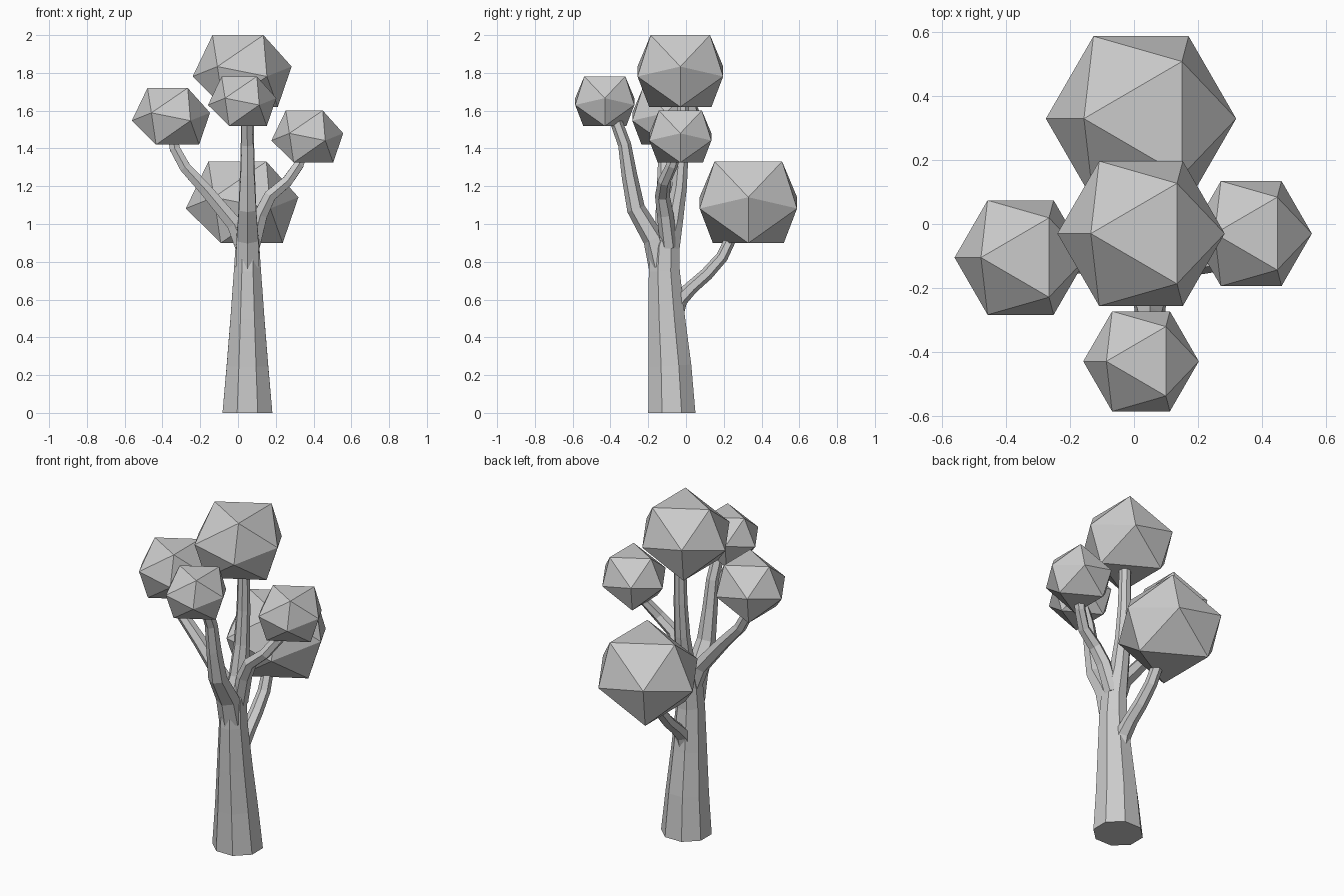
import bpy, bmesh
from math import pi, cos, sin
from mathutils import Vector

if "Cube" in bpy.data.objects:
    bpy.data.objects.remove(bpy.data.objects["Cube"])


def finish(bm, name):
    bmesh.ops.recalc_face_normals(bm, faces=bm.faces[:])
    mesh = bpy.data.meshes.new(name)
    bm.to_mesh(mesh)
    bm.free()
    obj = bpy.data.objects.new(name, mesh)
    bpy.context.collection.objects.link(obj)
    return obj


def tube(name, points, sides):
    """Faceted limb; each point is x, y, z, half width, half depth."""
    bm = bmesh.new()
    pos = [Vector(p[:3]) for p in points]
    rings = []
    for i, p in enumerate(points):
        t = (pos[min(i + 1, len(pos) - 1)] - pos[max(i - 1, 0)]).normalized()
        if p[2] == 0:
            t = Vector((0, 0, 1))
        u = Vector((0, 1, 0)).cross(t).normalized()
        v = t.cross(u)
        k = 1 / cos(pi / sides)
        angles = [2 * pi * (j + 0.5) / sides for j in range(sides)]
        rings.append([bm.verts.new(pos[i] + u * cos(a) * p[3] * k + v * sin(a) * p[4] * k)
                      for a in angles])
    for a, b in zip(rings, rings[1:]):
        for j in range(sides):
            n = (j + 1) % sides
            bm.faces.new((a[j], a[n], b[n], b[j]))
    bm.faces.new(rings[0])
    bm.faces.new(rings[-1])
    return finish(bm, name)


def foliage(name, centre, r):
    """Slightly flattened twenty-sided ball resting on a face."""
    bm = bmesh.new()
    c = Vector(centre)
    h = 0.725
    shape = [(-0.6, 0, h), (0.43, 0.6, h), (0.43, -0.6, h),
             (0.72, 0, -h), (-0.38, 0.63, -h), (-0.38, -0.63, -h)]
    for j in range(6):
        a = j * pi / 3
        shape.append((cos(a), sin(a), 0.09 if j % 2 == 0 else -0.11))
    for s in shape:
        bm.verts.new(c + Vector(s) * r)
    bmesh.ops.convex_hull(bm, input=bm.verts[:])
    return finish(bm, name)


# Trunk, running up to the top foliage
tube("trunk", [(.05, -.075, 0, .132, .125), (.05, -.085, .25, .11, .113),
               (.05, -.102, .5, .09, .097), (.05, -.115, .75, .072, .082),
               (.05, -.11, .88, .063, .077), (.05, -.065, 1.02, .05, .05),
               (.05, -.035, 1.2, .042, .04), (.05, -.02, 1.4, .036, .034),
               (.05, -.015, 1.7, .03, .03)], 8)

# Branches: path points with half widths
branches = {
    "front_branch": [(.05, -.13, .78, .062, .06), (.05, -.17, .92, .058, .05),
                     (.05, -.265, 1.08, .046, .042), (.05, -.3, 1.26, .036, .036),
                     (.05, -.325, 1.42, .031, .03), (.045, -.38, 1.57, .028, .028)],
    "left_branch": [(.03, -.11, .88, .045, .045), (-.02, -.115, 1.0, .04, .042),
                    (-.17, -.115, 1.18, .033, .035), (-.28, -.115, 1.3, .029, .03),
                    (-.335, -.11, 1.4, .027, .027), (-.35, -.105, 1.5, .025, .025)],
    "right_branch": [(.075, -.09, .88, .04, .04), (.12, -.11, 1.05, .036, .038),
                     (.17, -.125, 1.15, .032, .034), (.26, -.115, 1.225, .028, .03),
                     (.32, -.075, 1.31, .026, .027), (.35, -.045, 1.4, .024, .024)],
    "back_branch": [(.05, -.08, .48, .05, .05), (.05, -.035, .6, .042, .038),
                    (.05, .03, .665, .037, .031), (.045, .11, .735, .034, .03),
                    (.04, .19, .825, .031, .028), (.03, .25, .95, .028, .026)],
}
for name, pts in branches.items():
    tube(name, pts, 6)

# Foliage balls
foliage("top_foliage", (.022, -.03, 1.81), .262)
foliage("back_foliage", (.022, .33, 1.115), .298)
foliage("left_foliage", (-.355, -.105, 1.57), .207)
foliage("front_foliage", (.022, -.43, 1.65), .181)
foliage("right_foliage", (.367, -.03, 1.463), .19)
